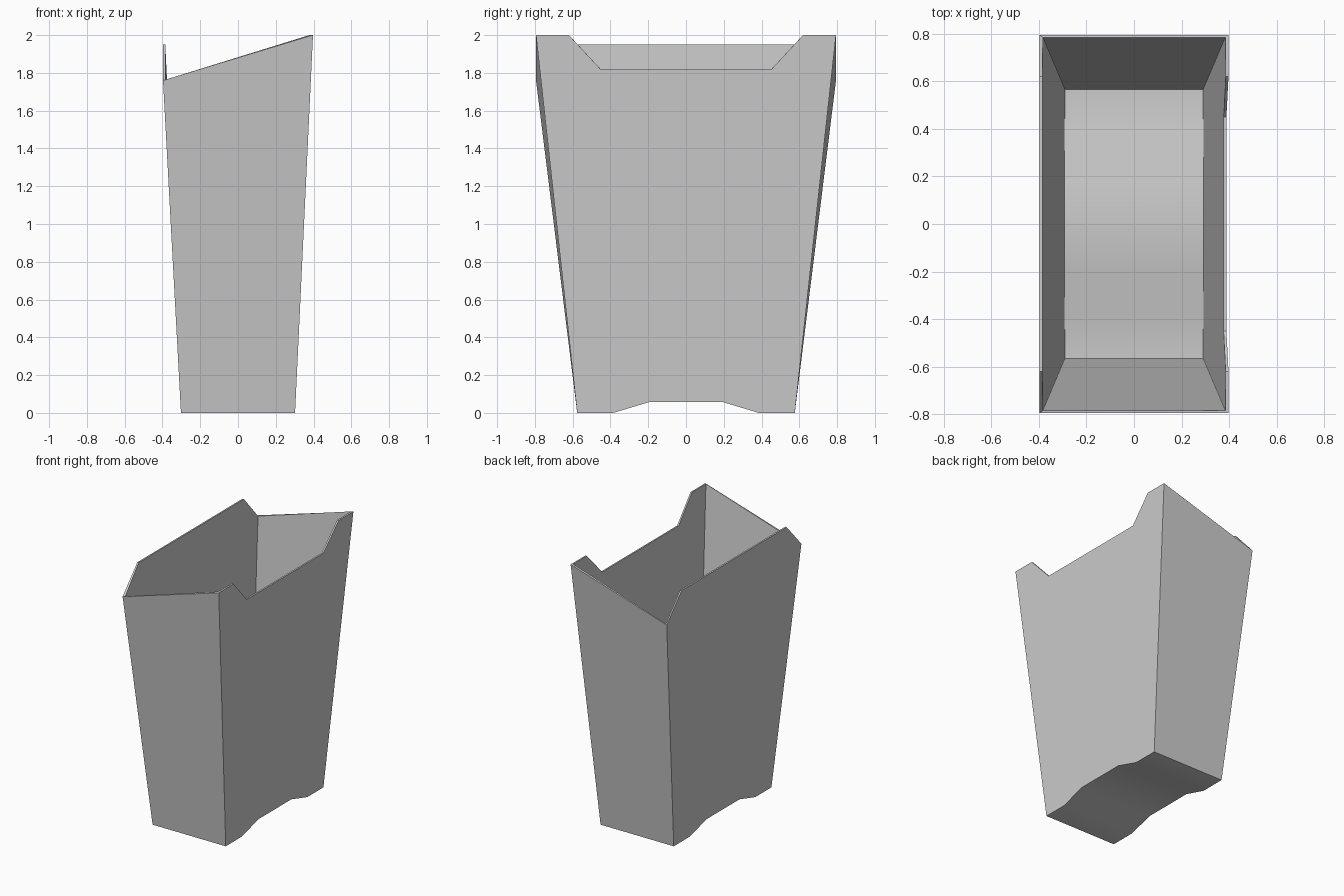
import bpy
import bmesh

old = bpy.data.objects.get("Cube")
if old:
    bpy.data.objects.remove(old)

grey = bpy.data.materials.new("light grey card")
grey.use_nodes = True
colour = (0.6, 0.6, 0.6, 1)
grey.diffuse_color = colour
grey.node_tree.nodes["Principled BSDF"].inputs["Base Color"].default_value = colour


def mirrored(half):
    """Extend a half profile of (y, z) points, from the corner inwards, to both sides."""
    return [(-y, z) for y, z in half] + [(y, z) for y, z in reversed(half)]


# Half profiles: arched base, high back panel, scooped front panel
base = mirrored([(0.576, 0), (0.385, 0), (0.195, 0.057)])
high_rim = mirrored([(0.794, 1.76), (0.62, 1.95), (0.45, 1.95)])
scooped_rim = mirrored([(0.794, 2.0), (0.62, 2.0), (0.45, 1.817)])


def side_x(z, top):
    return 0.302 + 0.095 * min(z / top, 1)


bm = bmesh.new()


def row(profile, side, top):
    return [bm.verts.new((side * side_x(z, top), y, z)) for y, z in profile]


base_l, base_r = row(base, 1, 2.0), row(base, -1, 1.76)
rim_l, rim_r = row(scooped_rim, 1, 2.0), row(high_rim, -1, 1.76)

# Broad panels and arched floor, strip by strip
for a, b in ((base_l, rim_l), (rim_r, base_r), (base_r, base_l)):
    for i in range(len(a) - 1):
        bm.faces.new((a[i], a[i + 1], b[i + 1], b[i]))

# Narrow end panels
for i in (0, -1):
    bm.faces.new((base_r[i], base_l[i], rim_l[i], rim_r[i]))
bmesh.ops.recalc_face_normals(bm, faces=bm.faces)

# Open shells need their normals turned outwards explicitly
bm.normal_update()
floor = min(bm.faces, key=lambda f: f.calc_center_median().z)
if floor.normal.z > 0:
    bmesh.ops.reverse_faces(bm, faces=bm.faces)

mesh = bpy.data.meshes.new("carton")
bm.to_mesh(mesh)
bm.free()
carton = bpy.data.objects.new("carton", mesh)
bpy.context.collection.objects.link(carton)
mesh.materials.append(grey)

# Thin card walls, grown inwards
shell = carton.modifiers.new("card thickness", "SOLIDIFY")
shell.thickness = 0.012
shell.offset = -1
shell.use_even_offset = True

bpy.context.view_layer.objects.active = carton
carton.select_set(True)
bpy.ops.object.modifier_apply(modifier=shell.name)
bpy.ops.object.shade_smooth_by_angle(angle=0.52)
